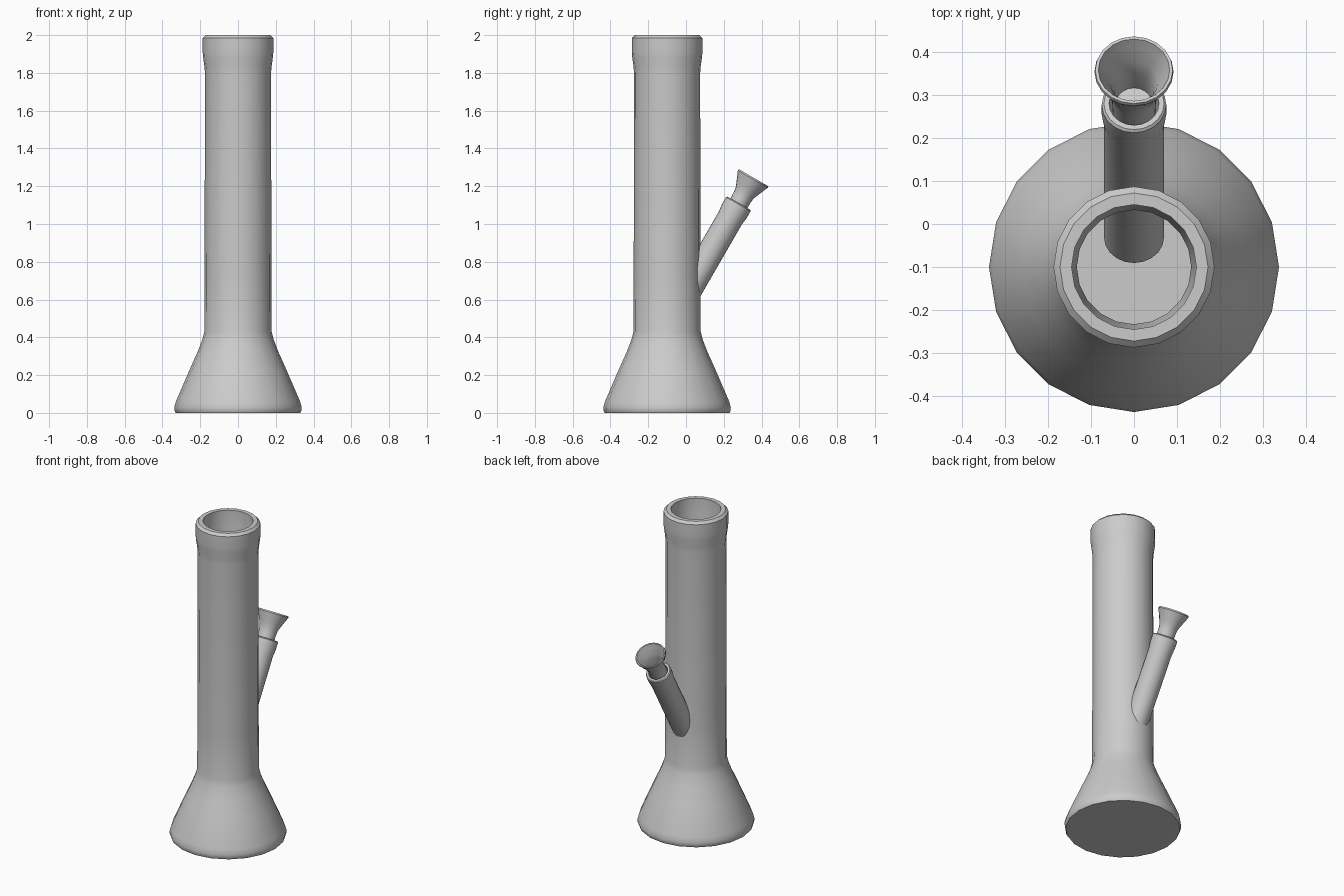
import bpy, bmesh, math

if "Cube" in bpy.data.objects:
    bpy.data.objects.remove(bpy.data.objects["Cube"])

SIDES = 20


def lathe(name, profile, location, tilt=0.0, closed=False, angle=35):
    """Revolve (radius, height) points around z; radius 0 makes a pole."""
    bm = bmesh.new()
    rings = []
    for r, z in profile:
        if r == 0:
            rings.append([bm.verts.new((0, 0, z))] * SIDES)
        else:
            rings.append([bm.verts.new((r * math.cos(a), r * math.sin(a), z))
                          for a in (math.tau * i / SIDES for i in range(SIDES))])
    pairs = list(zip(rings, rings[1:]))
    if closed:
        pairs.append((rings[-1], rings[0]))
    for lo, hi in pairs:
        for i in range(SIDES):
            j = (i + 1) % SIDES
            corners = list(dict.fromkeys((lo[i], lo[j], hi[j], hi[i])))
            bm.faces.new(corners)
    bmesh.ops.recalc_face_normals(bm, faces=bm.faces)
    mesh = bpy.data.meshes.new(name)
    bm.to_mesh(mesh)
    bm.free()
    obj = bpy.data.objects.new(name, mesh)
    bpy.context.collection.objects.link(obj)
    obj.location = location
    obj.rotation_euler.x = tilt
    bpy.ops.object.select_all(action='DESELECT')
    obj.select_set(True)
    bpy.context.view_layer.objects.active = obj
    bpy.ops.object.shade_smooth_by_angle(angle=math.radians(angle))
    return obj


# Main body: flared base, long tube, thick mouth, hollow inside
lathe("body_tube", [
    (0, 0), (0.33, 0), (0.336, 0.012), (0.337, 0.03), (0.329, 0.06),
    (0.26, 0.22), (0.213, 0.325), (0.188, 0.39), (0.178, 0.43),
    (0.177, 0.7), (0.175, 1.8), (0.178, 1.835), (0.185, 1.885),
    (0.187, 1.91), (0.187, 1.985), (0.172, 2.0),
    (0.145, 2.0), (0.145, 1.9), (0.133, 1.81), (0.133, 0.42),
    (0.17, 0.31), (0.22, 0.2), (0.285, 0.045), (0, 0.045),
], (0, -0.1, 0))

# Side parts share one axis leaning 30 degrees backwards
JOINT = (0, 0.28, 1.11)
TILT = math.radians(-30)

# Side stem: hollow tube running through the body wall
lathe("side_stem", [
    (0.07, -0.62), (0.07, -0.09), (0.075, -0.05), (0.075, -0.006),
    (0.070, 0), (0.058, 0), (0.055, -0.05), (0.055, -0.62),
], JOINT, TILT, closed=True)

# Removable bowl: neck plugged into the stem with a funnel top
lathe("bowl", [
    (0, -0.1), (0.05, -0.1), (0.052, 0.03), (0.055, 0.06), (0.067, 0.09),
    (0.086, 0.135), (0.092, 0.148), (0.090, 0.156), (0.083, 0.156),
    (0.074, 0.135), (0.055, 0.098), (0.046, 0.06), (0.042, 0.0), (0, 0.0),
], JOINT, TILT)
